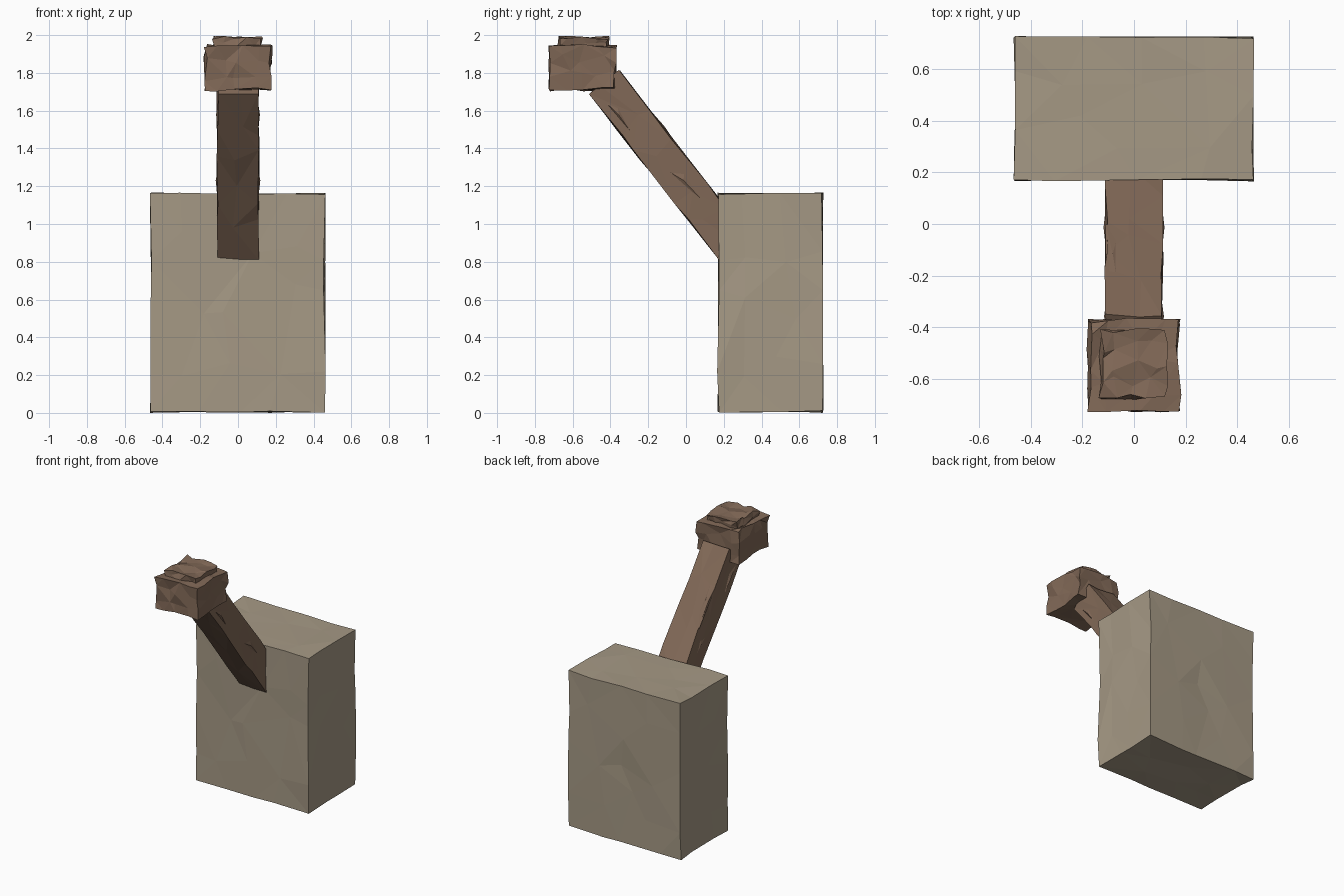
import bpy, bmesh, math, random
from mathutils import Vector, Matrix

random.seed(7)
if "Cube" in bpy.data.objects:
    bpy.data.objects.remove(bpy.data.objects["Cube"], do_unlink=True)


def material(name, rgb):
    m = bpy.data.materials.new(name)
    m.use_nodes = True
    m.diffuse_color = (*rgb, 1)
    m.node_tree.nodes["Principled BSDF"].inputs["Base Color"].default_value = (*rgb, 1)
    return m


stone = material("pale stone", (0.38, 0.32, 0.235))
wood = material("brown wood", (0.22, 0.14, 0.095))


def add_object(name, bm, mat, matrix=Matrix()):
    mesh = bpy.data.meshes.new(name)
    bm.to_mesh(mesh)
    bm.free()
    mesh.materials.append(mat)
    obj = bpy.data.objects.new(name, mesh)
    obj.matrix_world = matrix
    bpy.context.collection.objects.link(obj)
    return obj


def rough_box(name, low, high, cuts, rough, mat, matrix=Matrix()):
    """Box with irregular flat facets: slide points along the faces, dent them a little."""
    low, high = Vector(low), Vector(high)
    size, mid = high - low, (low + high) / 2
    bm = bmesh.new()
    bmesh.ops.create_cube(bm, size=1)
    for axis, n in enumerate(cuts):
        for i in range(1, n):
            normal = Vector([float(k == axis) for k in range(3)])
            bmesh.ops.bisect_plane(bm, geom=bm.verts[:] + bm.edges[:] + bm.faces[:],
                                   plane_co=normal * (i / n - 0.5), plane_no=normal)
    for v in bm.verts:
        for k in range(3):
            on_side = abs(v.co[k]) > 0.499
            side = math.copysign(1, v.co[k])
            v.co[k] *= size[k]
            if on_side:
                v.co[k] -= side * random.uniform(0, rough)
            else:
                v.co[k] += random.uniform(-0.36, 0.36) * size[k] / cuts[k]
            v.co[k] += mid[k]
    bmesh.ops.triangulate(bm, faces=bm.faces[:], quad_method='SHORT_EDGE')
    bmesh.ops.recalc_face_normals(bm, faces=bm.faces[:])
    return add_object(name, bm, mat, matrix)


# Stone base block
rough_box("stone_block", (-0.467, 0.165, 0), (0.465, 0.728, 1.168), (4, 3, 4), 0.012, stone)

# Leaning beam: local z runs along the beam, local y across its thickness
lean = Vector((0, -0.616, 0.788))
across = Vector((0, 0.788, 0.616))
start = Vector((0, 0.26, 0.86))
frame = Matrix.Translation(start) @ Matrix((Vector((1, 0, 0)), across, lean)).transposed().to_4x4()
rough_box("leaning_beam", (-0.114, -0.104, 0), (0.114, 0.107, 1.135), (2, 2, 5), 0.012, wood, frame)


# Splinters on the beam: thin raised wedges
def splinter(name, outline, depth):
    bm = bmesh.new()
    base = [bm.verts.new(p) for p in outline]
    tip = bm.verts.new(sum((Vector(p) for p in outline), Vector()) / len(outline) + Vector(depth))
    bm.faces.new(base)
    for a, b in zip(base, base[1:] + base[:1]):
        bm.faces.new((a, b, tip))
    bmesh.ops.recalc_face_normals(bm, faces=bm.faces[:])
    add_object(name, bm, wood, frame)


for side, label in ((1, "left"), (-1, "right")):
    x = side * 0.104
    splinter(label + "_lower_splinter",
             [(x, -0.04, 0.6), (x, 0.05, 0.5), (x, 0.03, 0.28)], (side * 0.014, 0, 0))
    splinter(label + "_upper_splinter",
             [(x, -0.06, 1.06), (x, -0.02, 0.98), (x, -0.05, 0.8)], (side * 0.012, 0, 0))
splinter("top_splinter", [(-0.11, 0.098, 0.95), (-0.06, 0.098, 0.95),
                          (-0.05, 0.098, 0.55), (-0.11, 0.098, 0.55)], (0, 0.012, 0))

# Rough wooden head and its smaller cap
rough_box("head_block", (-0.184, -0.73, 1.702), (0.184, -0.364, 1.953), (4, 4, 3), 0.022, wood)
rough_box("head_cap", (-0.137, -0.683, 1.9), (0.137, -0.405, 2.0), (4, 4, 2), 0.024, wood)
